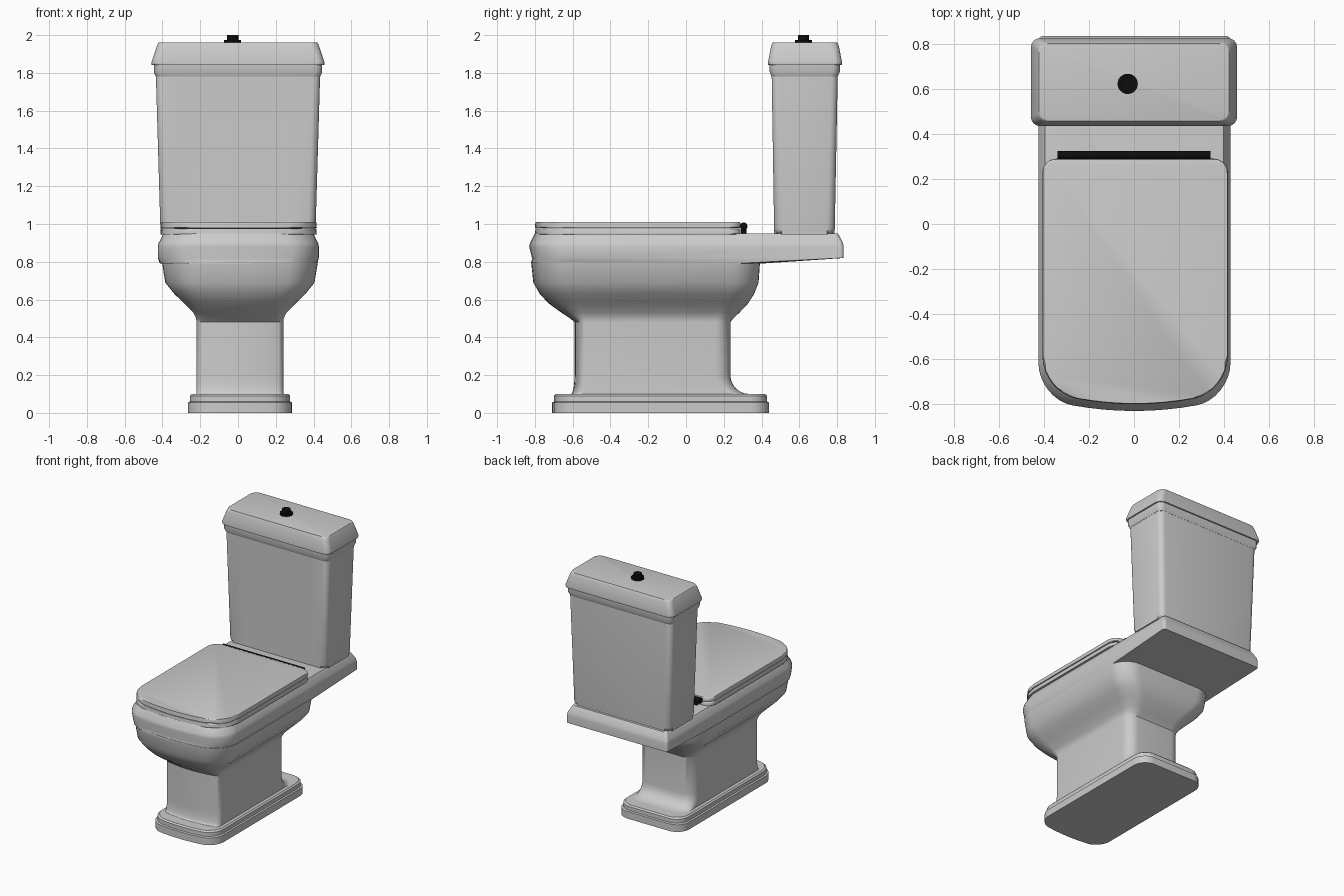
import bpy, bmesh, math

cube = bpy.data.objects.get("Cube")
if cube:
    bpy.data.objects.remove(cube, do_unlink=True)


def material(name, value):
    mat = bpy.data.materials.new(name)
    mat.use_nodes = True
    color = (value, value, value, 1)
    mat.diffuse_color = color
    mat.node_tree.nodes["Principled BSDF"].inputs["Base Color"].default_value = color
    return mat


CERAMIC = material("light grey ceramic", 0.6)
BLACK = material("black fittings", 0.004)


def finish(bm, name, mat):
    bmesh.ops.recalc_face_normals(bm, faces=bm.faces)
    mesh = bpy.data.meshes.new(name)
    bm.to_mesh(mesh)
    bm.free()
    mesh.materials.append(mat)
    obj = bpy.data.objects.new(name, mesh)
    bpy.context.collection.objects.link(obj)
    bpy.ops.object.select_all(action='DESELECT')
    obj.select_set(True)
    bpy.context.view_layer.objects.active = obj
    bpy.ops.object.shade_smooth_by_angle(angle=math.radians(32))
    return obj


def plan(half, front, back, toe=.04, heel=.04, bow=0):
    """Floor plan: half width, front and back y, corner radii, forward bow of the front."""
    return {"half": half, "front": front, "back": back,
            "toe": toe, "heel": heel, "bow": bow}


def grow(shape, amount):
    return shape | {"half": shape["half"] + amount,
                    "front": shape["front"] - amount,
                    "back": shape["back"] + amount}


def blend(start, end, t):
    """Mix two plans; the width follows a steeper curve than the length."""
    mixed = {key: start[key] + (end[key] - start[key]) * t for key in start}
    mixed["half"] = start["half"] + (end["half"] - start["half"]) * t * t
    return mixed


def outline(half, front, back, toe, heel, bow, steps=8):
    """Points around a rounded rectangle whose front edge bows forward."""
    def bowed(x, y):
        return x, y - bow * (1 - (x / half) ** 2)

    edge = front + bow
    points = []
    for quarter in range(4):
        radius = heel if quarter < 2 else toe
        cx = (half - radius) * (1 if quarter in (0, 3) else -1)
        cy = back - radius if quarter < 2 else edge + radius
        for i in range(steps + 1):
            angle = (quarter + i / steps) * math.pi / 2
            x, y = cx + radius * math.cos(angle), cy + radius * math.sin(angle)
            points.append((x, y) if quarter < 2 else bowed(x, y))
        if quarter == 2:
            for i in range(1, steps):
                points.append(bowed((half - toe) * (2 * i / steps - 1), edge))
    return points


def loft(name, rings, center=0.0, soften=0.0):
    """Skin a list of (height, plan) rings, cap it and round the cap edges."""
    bm = bmesh.new()
    loops = [[bm.verts.new((x + center, y, z)) for x, y in outline(**shape)]
             for z, shape in rings]
    for low, high in zip(loops, loops[1:]):
        for i in range(len(low)):
            bm.faces.new((low[i - 1], low[i], high[i], high[i - 1]))
    caps = [bm.faces.new(loops[0]), bm.faces.new(loops[-1])]
    if soften:
        edges = [edge for cap in caps for edge in cap.edges]
        bmesh.ops.bevel(bm, geom=edges, offset=soften, segments=3,
                        profile=0.5, affect='EDGES')
    return finish(bm, name, CERAMIC)


def rod(name, center, radius, depth, along_x=False):
    bm = bmesh.new()
    bmesh.ops.create_cone(bm, cap_ends=True, segments=24, radius1=radius,
                          radius2=radius, depth=depth)
    obj = finish(bm, name, BLACK)
    obj.location = center
    if along_x:
        obj.rotation_euler.y = math.pi / 2


# Stepped plinth
foot = plan(half=.275, front=-.71, back=.44, toe=.1, heel=.1, bow=.03)
loft("plinth", [(0, foot), (.055, foot), (.06, grow(foot, -.01)),
                (.09, grow(foot, -.01)), (.1, grow(foot, -.02))], center=.01)

# Pedestal: a cove at the back of the foot, a straight column, then the bowl
column = plan(half=.23, front=-.59, back=.235, toe=.03, heel=.08, bow=.03)
bowl = plan(half=.413, front=-.82, back=.392, toe=.15, heel=.15, bow=.06)
rings = []
for i in range(6, -1, -1):
    angle = i / 6 * math.pi / 2
    spread = 1 - math.cos(angle)
    cove = column | {"back": column["back"] + spread * .1,
                     "front": column["front"] - spread * .02}
    rings.append((.2 - math.sin(angle) * .1, cove))
for z, t in ((.48, 0), (.5, .1), (.53, .3), (.58, .6), (.63, .8), (.69, .95), (.8, 1)):
    rings.append((z, blend(column, bowl, t)))
loft("pedestal_bowl", rings, center=.01)

# Rim slab, its underside sloping up towards the back
rim = plan(half=.426, front=-.83, back=.835, toe=.15, heel=.02, bow=.06)
loft("rim_slab", [(.79, bowl), (.82, rim | {"front": -.815}), (.88, rim),
                  (.9, grow(rim, -.004)), (.95, grow(rim, -.03))],
     center=.002, soften=.008)

# Seat ring and closed lid
seat = plan(half=.412, front=-.8, back=.29, toe=.15, heel=.06, bow=.06)
for name, z in (("seat", .945), ("seat_lid", .98)):
    loft(name, [(z, seat), (z + .03, grow(seat, -.003))], center=.005, soften=.007)

# Tapered tank with a softened bottom and a collar under its lid
tank_bottom = plan(half=.41, front=.467, back=.787)
tank_top = plan(half=.436, front=.453, back=.804)
loft("tank", [(.945, tank_bottom), (1.83, tank_top)], soften=.03)
collar = grow(tank_top, .01)
loft("tank_collar", [(1.78, tank_top), (1.805, collar), (1.85, collar)])

# Tank lid with sloping sides
lid = plan(half=.457, front=.435, back=.825)
lid_top = plan(half=.43, front=.45, back=.81)
loft("tank_lid", [(1.842, lid), (1.86, lid), (1.94, lid_top),
                  (1.96, grow(lid_top, -.008))], soften=.007)

# Flush button
rod("button_base", (-.028, .622, 1.966), radius=.045, depth=.016)
rod("button_knob", (-.028, .622, 1.985), radius=.03, depth=.03)

# Hinge bar on two short posts
rod("hinge_bar", (0, .305, .988), radius=.02, depth=.68, along_x=True)
for side in (-1, 1):
    rod("hinge_post", (side * .3, .305, .965), radius=.015, depth=.04)
